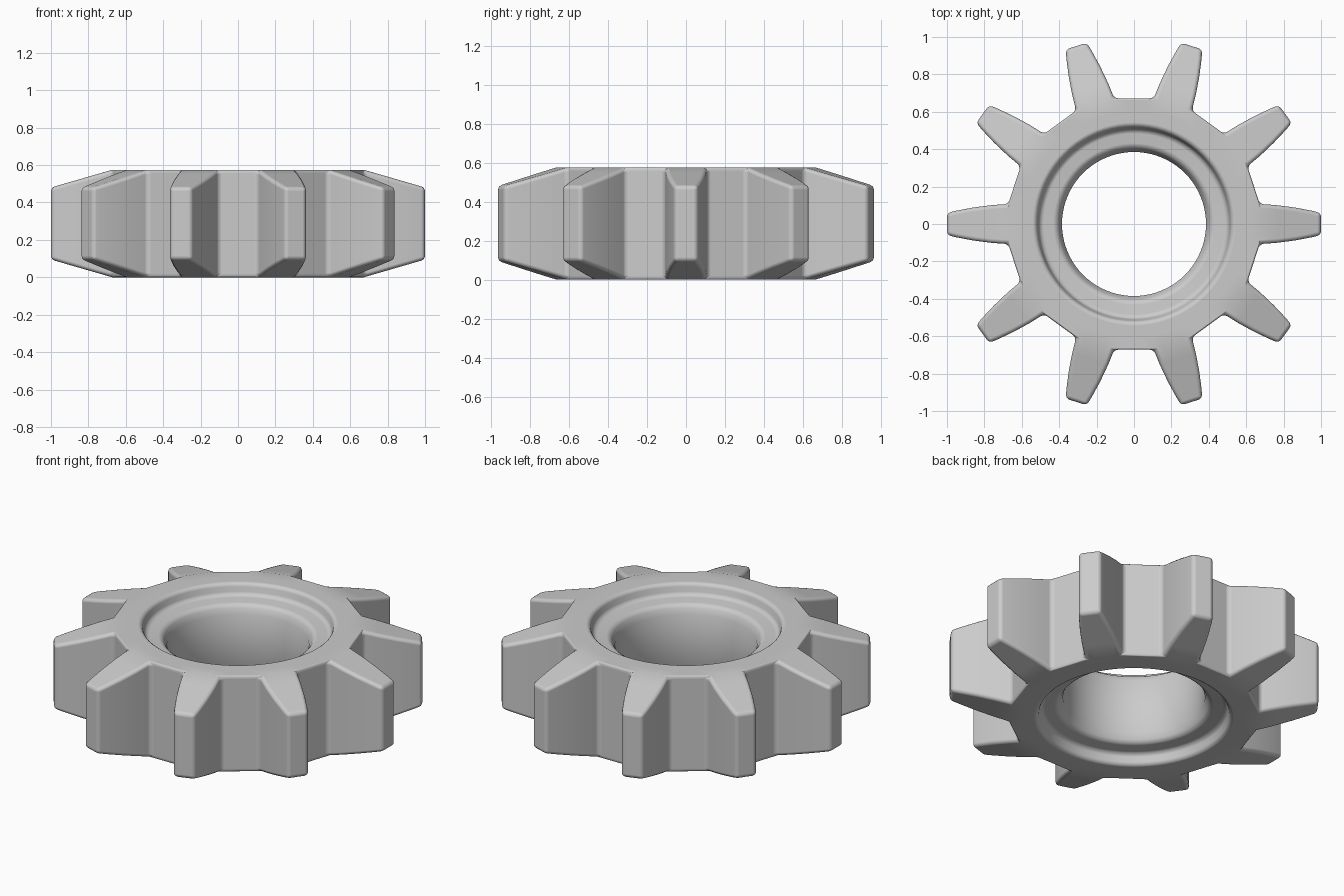
import bpy, bmesh, math
from mathutils import Vector, Matrix

if "Cube" in bpy.data.objects:
    bpy.data.objects.remove(bpy.data.objects["Cube"])

TEETH, H = 10, 0.575
# tooth half-width along its length: (distance from axis, half-width)
TOOTH = [(0.672, 0.107), (0.76, 0.101), (0.86, 0.088), (0.95, 0.071), (1.0, 0.059)]
# hub section from bore to outer face: (radius, inset from the end face)
HUB = [(0.385, 0.125), (0.412, 0.075), (0.503, 0.065), (0.523, 0.0), (0.60, 0.0)]
COLS = [-1, -0.5, 0, 0.5, 1]

bm = bmesh.new()


def inset(r):
    return max(0.0, (r - 0.672) / 0.328 * 0.095)


def build_side(top):
    """One end face of the gear; returns the bore ring and the outer outline."""
    def vert(x, y, d):
        return bm.verts.new((x, y, H - d if top else d))

    # tooth grids
    teeth = []
    for i in range(TEETH):
        rot = Matrix.Rotation(i * math.tau / TEETH, 2)
        rows = []
        for x, w in TOOTH:
            pts = [rot @ Vector((x, w * t)) for t in COLS]
            rows.append([vert(p.x, p.y, inset(x)) for p in pts])
        teeth.append(rows)
        for a, b in zip(rows, rows[1:]):
            for j in range(len(COLS) - 1):
                bm.faces.new((a[j], b[j], b[j + 1], a[j + 1]))

    # root polygon and outline, with straight gaps between the teeth
    root, outline = [], []
    for i, rows in enumerate(teeth):
        nxt = teeth[(i + 1) % TEETH][0][0]
        last = rows[0][-1]
        gap = []
        for k in (0.25, 0.5, 0.75):
            p = last.co.lerp(nxt.co, k)
            gap.append(bm.verts.new(p))
        root += rows[0] + gap
        outline += [r[0] for r in rows] + rows[-1][1:-1]
        outline += [r[-1] for r in reversed(rows)] + gap

    # concentric hub rings
    rings = []
    for r, d in HUB:
        ring = []
        for v in root:
            a = math.atan2(v.co.y, v.co.x)
            ring.append(vert(r * math.cos(a), r * math.sin(a), d))
        rings.append(ring)
    rings.append(root)
    for a, b in zip(rings, rings[1:]):
        bridge(a, b)
    return rings[0], outline


def bridge(a, b):
    n = len(a)
    for i in range(n):
        j = (i + 1) % n
        bm.faces.new((a[i], b[i], b[j], a[j]))


# two end faces joined by the bore and the outer wall
bore_t, out_t = build_side(True)
bore_b, out_b = build_side(False)
bridge(bore_t, bore_b)
bridge(out_t, out_b)
bmesh.ops.recalc_face_normals(bm, faces=bm.faces[:])

mesh = bpy.data.meshes.new("gear")
bm.to_mesh(mesh)
bm.free()
gear = bpy.data.objects.new("gear", mesh)
bpy.context.collection.objects.link(gear)

# softened edges and smooth shading
bpy.context.view_layer.objects.active = gear
gear.select_set(True)
bpy.ops.object.shade_smooth_by_angle(angle=math.radians(60))
for e in mesh.edges:
    e.use_edge_sharp = False
bevel = gear.modifiers.new("soft_edges", "BEVEL")
bevel.width = 0.02
bevel.segments = 3
bevel.limit_method = "ANGLE"
bevel.angle_limit = math.radians(30)
bevel.use_clamp_overlap = False
bevel.harden_normals = True
